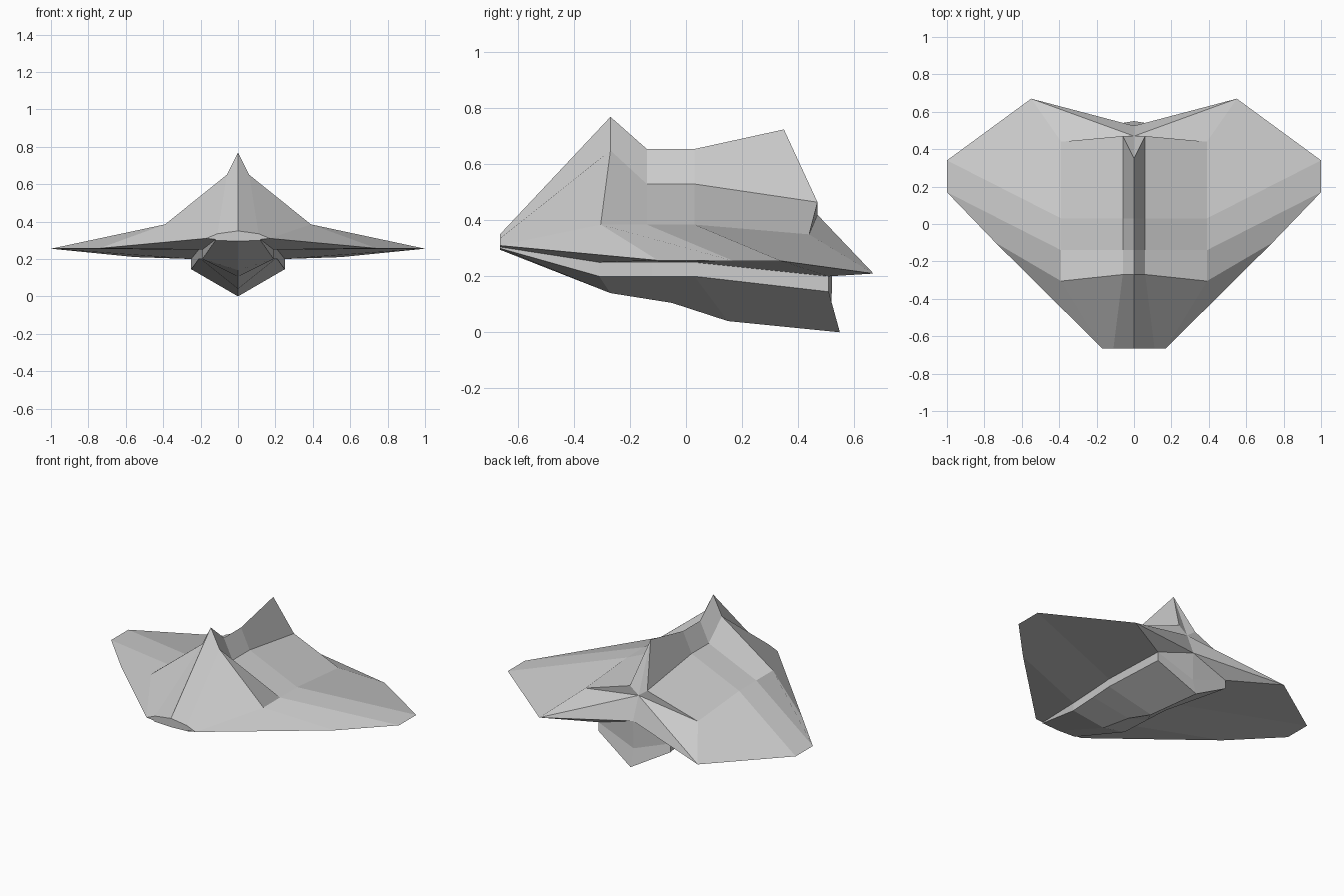
import bpy, bmesh
from mathutils import Vector

cube = bpy.data.objects.get("Cube")
if cube:
    bpy.data.objects.remove(cube, do_unlink=True)

grey = bpy.data.materials.new("hull_grey")
grey.use_nodes = True
colour = (0.6, 0.6, 0.6, 1)
grey.diffuse_color = colour
grey.node_tree.nodes["Principled BSDF"].inputs["Base Color"].default_value = colour


def line(*points):
    return [Vector(p) for p in points]


def strip(inner, outer):
    """Panels between two lengthwise lines running nose to tail."""
    pairs = list(zip(inner, outer))
    return [(a, b, d, c) for (a, b), (c, d) in zip(pairs, pairs[1:])]


def build(name, panels):
    """Make the left half from corner points and mirror it across x."""
    bm = bmesh.new()
    for panel in panels:
        corners = []
        for p in panel:
            if p not in corners:
                corners.append(p)
        bm.faces.new([bm.verts.new(p) for p in corners])
    bmesh.ops.remove_doubles(bm, verts=bm.verts, dist=0.0005)
    mesh = bpy.data.meshes.new(name)
    bm.to_mesh(mesh)
    bm.free()
    mesh.materials.append(grey)
    obj = bpy.data.objects.new(name, mesh)
    bpy.context.collection.objects.link(obj)
    mirror = obj.modifiers.new("mirror", "MIRROR")
    mirror.use_clip = True
    return obj


# Lengthwise lines, nose to tail, from the top ridge round to the keel
ridge = line((0, -.665, .35), (0, -.27, .77), (0, -.14, .655), (0, .03, .655), (0, .35, .725))
fin_base = line((.11, -.665, .335), (.06, -.27, .65), (.06, -.14, .53), (.06, .03, .53), (.06, .47, .465))
shoulder = line((.17, -.665, .31), (.39, -.305, .385), (.39, -.14, .385), (.39, .03, .385), (.39, .44, .35))
rim = line((.17, -.665, .31), (.74, -.1, .257), (1, .17, .255), (1, .34, .255), (.55, .67, .21))
hull_top = line((.12, -.665, .305), (.19, -.31, .25), (.2, -.12, .25), (.21, .03, .25), (.25, .51, .2))
chine = line((.12, -.665, .3), (.19, -.31, .2), (.2, -.12, .2), (.21, .03, .2), (.25, .51, .145))
keel = line((0, -.665, .295), (0, -.27, .14), (0, -.05, .105), (0, .15, .04), (0, .55, 0))

# Centre points of the stern
notch, trailing, sill = line((0, .47, .42), (0, .525, .28), (0, .52, .107))

# Fin with its sloping tail
build("dorsal_fin", strip(ridge, fin_base) + [(ridge[-1], fin_base[-1], notch)])

# Upper body and wings
build("upper_body", strip(fin_base, shoulder))
build("wing_tops", strip(shoulder, rim))
build("wing_undersides", strip(rim, hull_top))

# Lower hull
build("hull_sides", strip(hull_top, chine))
build("hull_bottom", strip(chine, keel))

# Nose cap
build("nose_cap", [[part[0] for part in (keel, chine, hull_top, rim, fin_base, ridge)]])

# Stern panels
tip, corner = rim[-1], hull_top[-1]
build("wing_trailing_panels", [
    (fin_base[-1], shoulder[-1], notch),
    (notch, shoulder[-1], tip),
    (notch, tip, trailing),
    (tip, corner, trailing),
])
build("stern_wall", [(trailing, corner, sill)])
build("stern_lip", [(sill, corner, chine[-1], keel[-1])])
